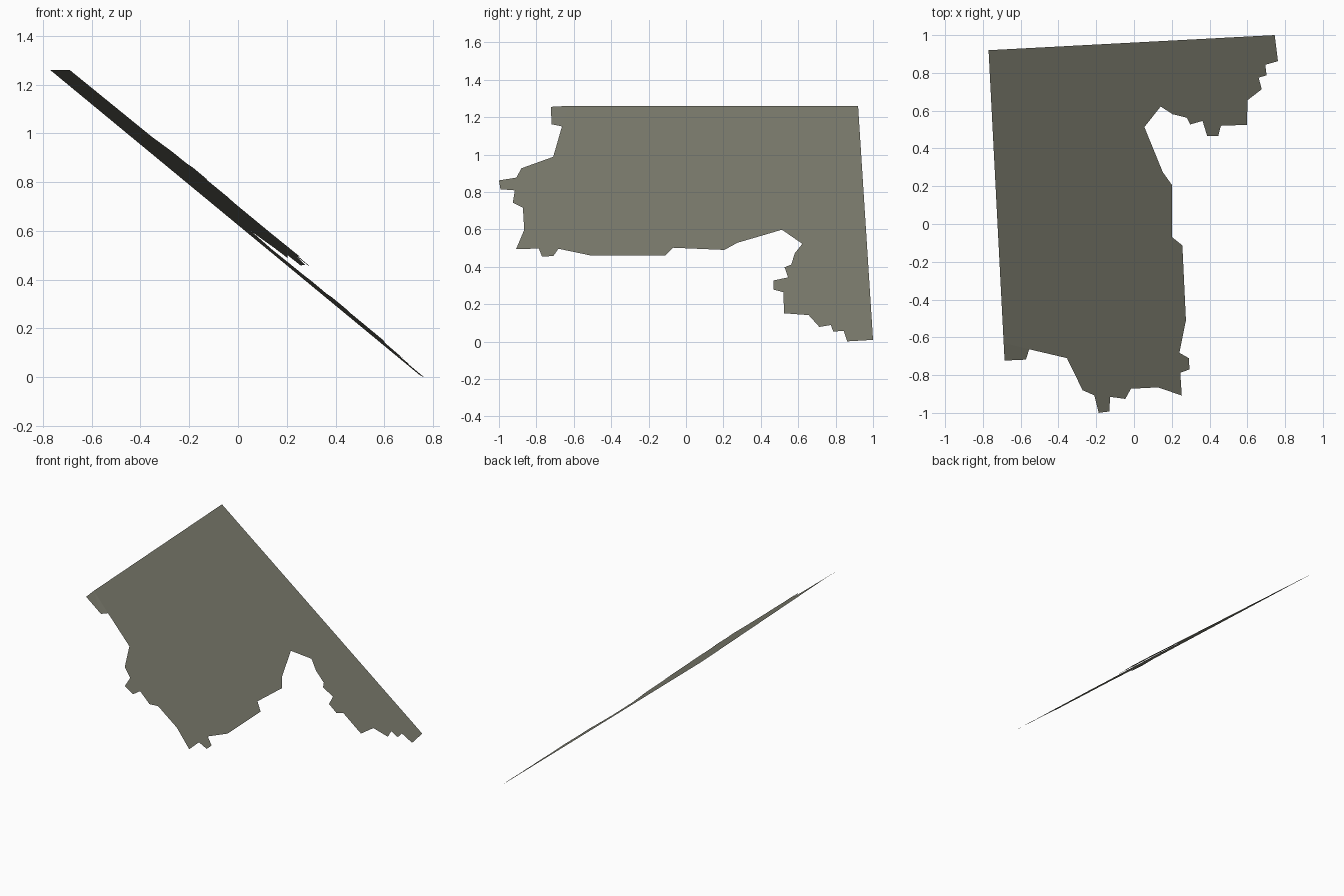
import bpy, bmesh

# One flat dark olive-grey colour
mat = bpy.data.materials.new("dull olive grey")
mat.diffuse_color = (0.2, 0.2, 0.155, 1.0)


def slope(x, y):
    """Height of the tilted sheet above the ground."""
    return max(0.0, 1.26 - 0.8235 * (x + 0.77) - 0.0425 * (y - 0.92))


def sheet(name, outline, drop=0.0):
    """A single flat face on the slope, cut to an outline seen from above."""
    bm = bmesh.new()
    verts = [bm.verts.new((x, y, slope(x, y) - (drop if y < -0.7 else 0.0)))
             for x, y in outline]
    face = bm.faces.new(verts)
    face.normal_update()
    if face.normal.z < 0:
        face.normal_flip()
    bmesh.ops.triangulate(bm, faces=bm.faces[:])
    mesh = bpy.data.meshes.new(name)
    bm.to_mesh(mesh)
    bm.free()
    mesh.materials.append(mat)
    obj = bpy.data.objects.new(name, mesh)
    bpy.context.collection.objects.link(obj)
    return obj


# Straight back and left edges, then the ragged broken edge
straight = [(-0.69, -0.63), (-0.77, 0.92), (0.745, 1.0)]
arm_edge = [
    (0.762, 0.862), (0.695, 0.843), (0.702, 0.787), (0.66, 0.775),
    (0.676, 0.713), (0.602, 0.656), (0.597, 0.525), (0.46, 0.52),
    (0.446, 0.467), (0.387, 0.467), (0.363, 0.546), (0.298, 0.527),
    (0.279, 0.563), (0.205, 0.581), (0.141, 0.622)]
notch_edge = [
    (0.055, 0.513), (0.152, 0.275), (0.202, 0.205), (0.202, -0.07),
    (0.256, -0.113), (0.275, -0.51), (0.24, -0.682), (0.29, -0.71),
    (0.294, -0.77), (0.245, -0.787), (0.253, -0.908)]
front_edge = [
    (0.127, -0.865), (-0.016, -0.872), (-0.046, -0.926), (-0.127, -0.915),
    (-0.13, -0.992), (-0.187, -1.0), (-0.21, -0.907), (-0.272, -0.88),
    (-0.355, -0.71), (-0.555, -0.663)]
sheet("torn_sheet", straight + arm_edge + notch_edge + front_edge)

# Small corner flap, bent very slightly downwards
sheet("corner_flap",
      [(-0.69, -0.63), (-0.555, -0.663), (-0.572, -0.718), (-0.685, -0.723)],
      drop=0.005)
